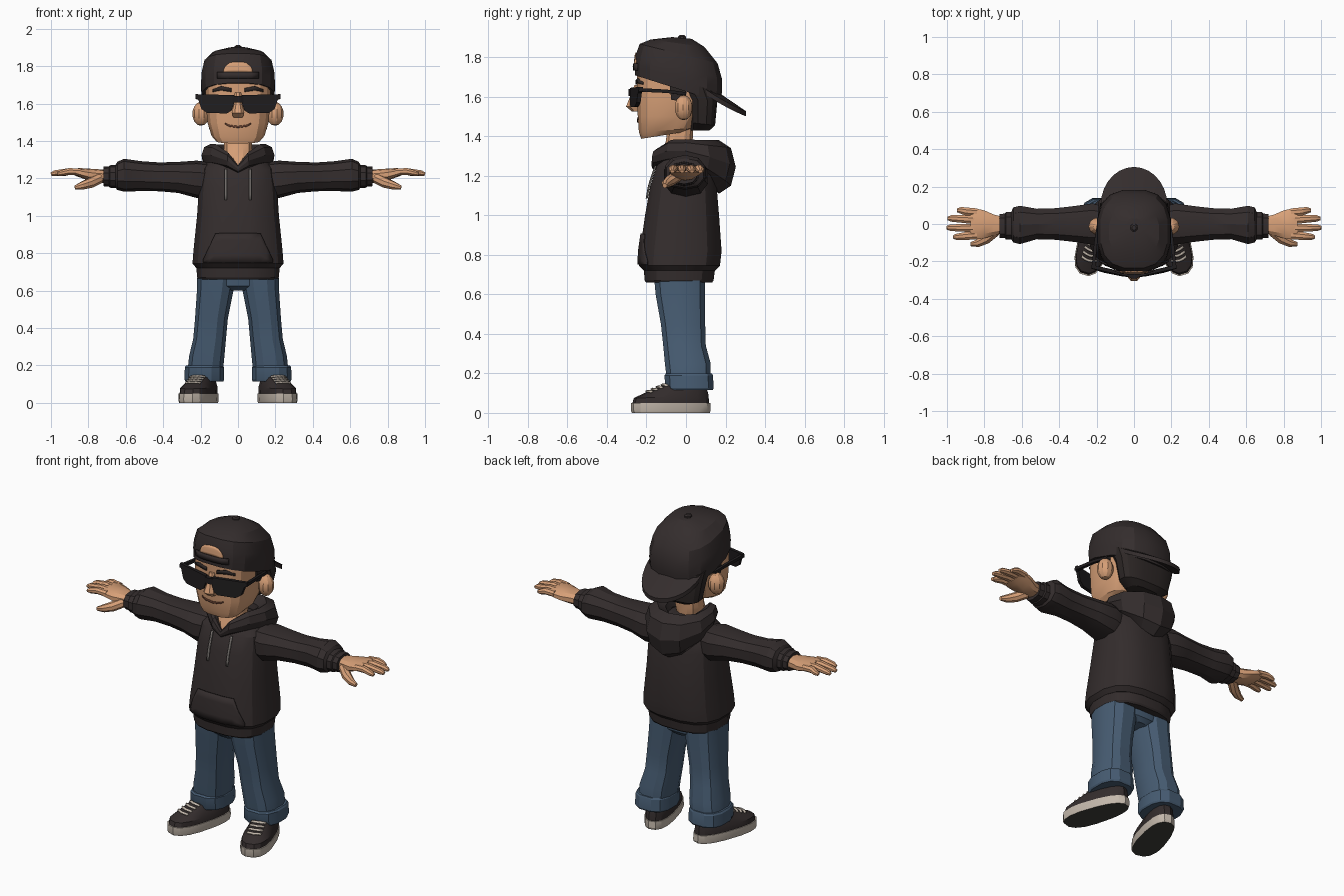
import bpy, bmesh, math
from mathutils import Vector, Matrix
from mathutils.bvhtree import BVHTree

if "Cube" in bpy.data.objects:
    bpy.data.objects.remove(bpy.data.objects["Cube"])


def mat(name, *rgb):
    m = bpy.data.materials.new(name)
    m.diffuse_color = (*rgb, 1)
    m.use_nodes = True
    m.node_tree.nodes["Principled BSDF"].inputs["Base Color"].default_value = m.diffuse_color
    return m


CLOTH = mat("charcoal cloth", .034, .026, .026)
SKIN = mat("skin", .68, .35, .185)
DENIM = mat("denim", .063, .108, .17)
HAIR = mat("dark hair", .026, .02, .019)
GLASS = mat("black plastic", .014, .012, .013)
RUBBER = mat("cream rubber", .55, .48, .41)
TREAD = mat("grey tread", .05, .053, .043)
CORD = mat("grey cord", .17, .155, .145)
LIP = mat("lip brown", .13, .05, .03)


# ---------- helpers ----------
def ring(zf, zb, hx, yf, yb, cx=0, n=16, e=.75):
    """Rounded-box cross-section, z running from zf (front) to zb (back)."""
    pts, cy, hy = [], (yf + yb) / 2, (yb - yf) / 2
    for i in range(n):
        a = 2 * math.pi * (i + .5) / n
        c, s = math.cos(a), math.sin(a)
        y = math.copysign(abs(s) ** e, s)
        pts.append((cx + hx * math.copysign(abs(c) ** e, c), cy + hy * y,
                    zf + (zb - zf) * (y + 1) / 2))
    return pts


def ring_x(x, cy, cz, ry, rz, n=10, e=.85):
    """Cross-section across the x axis."""
    return [(x, p[0], p[1]) for p in ring(0, 0, ry, cz - rz, cz + rz, cy, n, e)]


def loft(name, rings, m, mirror=False, closed=False):
    bm = bmesh.new()
    vs = [[bm.verts.new(p) for p in r] for r in rings]
    n = len(vs[0])
    pairs = list(zip(vs, vs[1:])) + ([(vs[-1], vs[0])] if closed else [])
    for a, b in pairs:
        for i in range(n):
            j = (i + 1) % n
            bm.faces.new((a[i], a[j], b[j], b[i]))
    if not closed:
        bm.faces.new(vs[0])
        bm.faces.new(vs[-1])
    return finish(name, bm, m, mirror)


def finish(name, bm, m, mirror=False):
    bmesh.ops.recalc_face_normals(bm, faces=bm.faces)
    me = bpy.data.meshes.new(name)
    bm.to_mesh(me)
    bm.free()
    me.materials.append(m)
    ob = bpy.data.objects.new(name, me)
    bpy.context.collection.objects.link(ob)
    if mirror:
        ob.modifiers.new("mirror", 'MIRROR')
    return ob


def tube(name, pts, radii, m, mirror=False, n=6, flat=1.0):
    pts, rings = [Vector(p) for p in pts], []
    for i, p in enumerate(pts):
        t = (pts[min(i + 1, len(pts) - 1)] - pts[max(i - 1, 0)]).normalized()
        side = t.cross(Vector((0, 0, 1))).normalized()
        up = side.cross(t)
        rings.append([p + radii[i] * (side * math.cos(a) + up * math.sin(a) * flat)
                      for a in (2 * math.pi * (k + .5) / n for k in range(n))])
    return loft(name, rings, m, mirror)


def tree(ob):
    return BVHTree.FromPolygons([v.co for v in ob.data.vertices],
                                [list(p.vertices) for p in ob.data.polygons])


def plate(name, bvh, cols, m, mirror=False, off=.004, rows=4, down=False):
    """Thin plate laid on a surface; each column is (x, low, high)."""
    bm, grid = bmesh.new(), []
    d = Vector((0, 0, -1)) if down else Vector((0, 1, 0))
    for x, lo, hi in cols:
        col = []
        for r in range(rows + 1):
            v = lo + (hi - lo) * r / rows
            o = Vector((x, v, 1)) if down else Vector((x, -1, v))
            hit = bvh.ray_cast(o, d)[0] or bvh.find_nearest(o)[0]
            col.append(bm.verts.new(hit - d * off))
        grid.append(col)
    for a, b in zip(grid, grid[1:]):
        for r in range(rows):
            bm.faces.new((a[r], b[r], b[r + 1], a[r + 1]))
    ob = finish(name, bm, m, mirror)
    s = ob.modifiers.new("thickness", 'SOLIDIFY')
    s.thickness, s.offset = .008, 0
    return ob


# ---------- hoodie ----------
loft("hoodie_hem", [ring(z, z, *r) for z, *r in (
    (.66, .215, -.205, .135), (.67, .222, -.212, .142), (.73, .226, -.216, .15))], CLOTH)
torso = loft("hoodie_body", [ring(z, z, *r) for z, *r in (
    (.72, .226, -.216, .15), (.745, .247, -.24, .175), (.82, .241, -.236, .183),
    (1.0, .222, -.21, .17), (1.15, .212, -.183, .157), (1.25, .197, -.15, .13),
    (1.3, .15, -.11, .10), (1.32, .09, -.08, .08))], CLOTH)
body = tree(torso)
plate("front_pocket", body, [(-.185, .75, .765), (-.15, .75, .84), (-.12, .75, .905),
      (-.06, .75, .908), (0, .75, .908), (.06, .75, .908), (.12, .75, .905),
      (.15, .75, .84), (.185, .75, .765)], CLOTH, off=.006)
plate("drawstring", body, [(.059, 1.085, 1.25), (.071, 1.085, 1.25)], CORD, True, .008, 6)

# hood: loop around the neck, thin at the front, heavy at the back
half = [(0, -.16, 1.25, .014, .02), (.05, -.15, 1.295, .024, .04),
        (.115, -.075, 1.325, .04, .057), (.145, 0, 1.325, .05, .06),
        (.135, .085, 1.295, .065, .085), (.075, .15, 1.26, .08, .12),
        (0, .168, 1.245, .084, .135)]
stations = half + [(-x, *r) for x, *r in half[-2:0:-1]]
hood = []
for x, y, z, rr, rz in stations:
    out = Vector((x, y, 0)).normalized()
    hood.append([Vector((x, y, z)) + out * rr * math.cos(a) + Vector((0, 0, rz * math.sin(a)))
                 for a in (math.pi * k / 4 for k in range(8))])
loft("hood", hood, CLOTH, closed=True)

# sleeves and ribbed cuffs
loft("sleeve", [ring_x(*r) for r in (
    (.14, 0, 1.19, .09, .095), (.22, 0, 1.195, .115, .1), (.32, 0, 1.205, .10, .083),
    (.42, 0, 1.208, .088, .077), (.52, 0, 1.212, .085, .08), (.61, -.005, 1.217, .107, .088),
    (.645, -.005, 1.213, .098, .075), (.66, -.01, 1.21, .07, .055))], CLOTH, True)
loft("sleeve_cuff", [ring_x(*r) for r in (
    (.645, -.01, 1.21, .076, .062), (.685, -.01, 1.21, .076, .06),
    (.69, -.01, 1.21, .068, .054), (.72, -.01, 1.21, .067, .052))], CLOTH, True)

# ---------- hands ----------
loft("palm", [ring_x(*r) for r in (
    (.70, -.005, 1.21, .045, .035), (.75, -.005, 1.213, .058, .036),
    (.80, -.002, 1.22, .078, .032), (.845, 0, 1.23, .086, .025),
    (.875, 0, 1.234, .08, .018))], SKIN, True)
for i, (y0, y1, tip) in enumerate(((.062, .073, .945), (.021, .03, .995),
                                   (-.021, -.02, 1.0), (-.06, -.069, .965))):
    tube(f"finger_{i + 1}", [(.84, y0, 1.233), (.9, (y0 + y1) / 2, 1.237),
         (tip - .02, y1, 1.228), (tip, y1, 1.222)], [.023, .023, .019, .011],
         SKIN, True, 8, .85)
tube("thumb", [(.74, -.04, 1.2), (.79, -.08, 1.175), (.835, -.103, 1.16), (.872, -.108, 1.15)],
     [.028, .028, .022, .012], SKIN, True, 8)

# ---------- jeans ----------
loft("jeans_seat", [ring(z, z, *r) for z, *r in (
    (.6, .06, -.12, .07), (.625, .16, -.148, .09), (.69, .19, -.155, .1))], DENIM)
loft("jeans_leg", [ring(z, z, hx, yf, yb, cx, 12) for z, cx, hx, yf, yb in (
    (.69, .115, .105, -.165, .1), (.6, .122, .1, -.157, .1), (.45, .142, .09, -.13, .1),
    (.34, .152, .09, -.118, .103), (.25, .167, .097, -.11, .128),
    (.17, .175, .097, -.1, .128))], DENIM, True)
loft("jeans_cuff", [ring(z, z, hx, yf, yb, .18, 12) for z, hx, yf, yb in (
    (.115, .104, -.103, .138), (.125, .109, -.108, .143),
    (.19, .107, -.112, .14), (.2, .1, -.105, .135))], DENIM, True)

# ---------- shoes, made straight then turned outward ----------
turn = Matrix.Translation((.2, -.055, 0)) @ Matrix.Rotation(math.radians(17), 4, 'Z')


def toe_wide(r):
    return [(x * (1.04 - y * .5), y, z) for x, y, z in r]


sole = loft("shoe_sole", [toe_wide(ring(z, z, *r, e=.8)) for z, *r in (
    (0, .077, -.225, .18), (.012, .08, -.23, .185), (.05, .079, -.23, .183))], RUBBER, True)
sole.data.materials.append(TREAD)
for p in sole.data.polygons:
    p.material_index = int(p.normal.z < -.8)
upper = loft("shoe_upper", [toe_wide(ring(*r, e=.8)) for r in (
    (.045, .045, .075, -.224, .177), (.075, .09, .074, -.214, .174),
    (.1, .12, .062, -.16, .166), (.145, .16, .05, -.05, .15))], CLOTH, True)
top = tree(upper)
shoe = [sole, upper]
for i in range(4):
    y = -.15 + i * .027
    shoe.append(plate(f"shoe_lace_{i + 1}", top, [(x, y + k, y + k + .012) for x, k in
                ((-.042, .008), (-.02, 0), (0, -.003), (.02, 0), (.042, .008))],
                RUBBER, True, .005, 1, True))
for ob in shoe:
    ob.data.transform(turn)

# ---------- head ----------
loft("neck", [ring(z, z, *r, n=12) for z, *r in (
    (1.25, .03, -.15, .02), (1.31, .07, -.135, .03), (1.37, .078, -.105, .035),
    (1.47, .075, -.09, .04))], SKIN)
face = loft("face", [ring(*r, e=.66) for r in (
    (1.387, 1.42, .118, -.228, -.02), (1.42, 1.44, .143, -.24, .03),
    (1.5, 1.5, .166, -.246, .07), (1.6, 1.6, .174, -.25, .1),
    (1.75, 1.7, .178, -.252, .12))], SKIN)
fr = tree(face)
loft("nose", [ring(z, z, *r, n=8) for z, *r in (
    (1.525, .026, -.275, -.22), (1.55, .036, -.306, -.22), (1.6, .022, -.285, -.22),
    (1.66, .018, -.262, -.22))], SKIN)
plate("mouth", fr, [(-.07, 1.49, 1.497), (-.045, 1.476, 1.486), (0, 1.47, 1.48),
      (.045, 1.476, 1.486), (.07, 1.49, 1.497)], LIP, off=.001, rows=1)
plate("eyebrow", fr, [(.035, 1.662, 1.682), (.09, 1.67, 1.693), (.135, 1.662, 1.675)],
      HAIR, True, rows=1)

# ears: flattened ball with a sunken outer bowl
bm = bmesh.new()
bmesh.ops.create_uvsphere(bm, u_segments=10, v_segments=7, radius=1)
bmesh.ops.transform(bm, verts=bm.verts, matrix=Matrix.Translation((.198, -.012, 1.545))
                    @ Matrix.Rotation(.25, 4, 'Z') @ Matrix.Diagonal((.046, .047, .064, 1)))
finish("ear", bm, SKIN, True)

# hair behind the ears, and sideburns
loft("back_hair", [ring(*r, e=.7) for r in (
    (1.43, 1.43, .1, .02, .12), (1.47, 1.455, .155, .015, .148), (1.58, 1.58, .183, .01, .16),
    (1.7, 1.62, .187, -.06, .16))], HAIR)
loft("sideburn", [[(x, y, z) for y, z in ((-.085, 1.69), (-.075, 1.585), (-.045, 1.58),
     (0, 1.61), (0, 1.69))] for x in (.15, .184)], HAIR, True)

# ---------- sunglasses ----------
outline = [(.02, 1.645), (.022, 1.6), (.035, 1.562), (.06, 1.547), (.165, 1.55),
           (.195, 1.57), (.212, 1.62), (.226, 1.628), (.226, 1.65)]
loft("sunglass_lens", [[(x, -.284 + .9 * x * x + d, z) for x, z in outline]
                       for d in (0, .02)], GLASS, True)
loft("sunglass_bridge", [ring(z, z, .03, -.291, -.262, n=8) for z in (1.605, 1.64)], GLASS)
tube("sunglass_temple", [(.218, -.24, 1.635), (.205, -.1, 1.628), (.19, .0, 1.615)],
     [.013, .012, .011], GLASS, True, 4)

# ---------- backward cap ----------
cap = loft("cap_crown", [ring(*r) for r in (
    (1.71, 1.57, .197, -.262, .178), (1.765, 1.63, .2, -.263, .186),
    (1.81, 1.69, .197, -.258, .185), (1.868, 1.768, .182, -.238, .163),
    (1.89, 1.852, .135, -.18, .095), (1.902, 1.893, .05, -.07, .03))], CLOTH)
ct = tree(cap)
plate("cap_opening", ct, [(x, 1.768, 1.772 + .05 * (1 - (x / .08) ** 4)) for x in
      (-.077, -.065, -.045, -.02, 0, .02, .045, .065, .077)], SKIN, off=.001)
plate("cap_strap", ct, [(x, 1.733, 1.768) for x in (-.11, -.07, -.03, 0, .03, .07, .11)],
      CLOTH, off=.006, rows=2)
loft("cap_button", [ring(z, z, r, -.02 - r, -.02 + r, n=8, e=1) for z, r in
     ((1.89, .022), (1.905, .021), (1.912, .012))], CLOTH)

# curved brim at the back, thickened by its upper and lower faces
brim = []
for rx, ry, dz in ((.15, .05, 0), (.178, .205, 0), (.178, .203, -.026), (.15, .05, -.03)):
    row = []
    for k in range(15):
        a = math.pi * k / 14
        x, y = rx * math.cos(a), .1 + ry * math.sin(a)
        row.append((x, y, 1.645 - .68 * (y - .13) - .9 * x * x + dz))
    brim.append(row)
loft("cap_brim", [list(c) for c in zip(*brim)], CLOTH)

# ---------- shading ----------
for ob in bpy.context.scene.objects:
    ob.select_set(True)
bpy.context.view_layer.objects.active = torso
bpy.ops.object.shade_smooth_by_angle(angle=math.radians(25))
